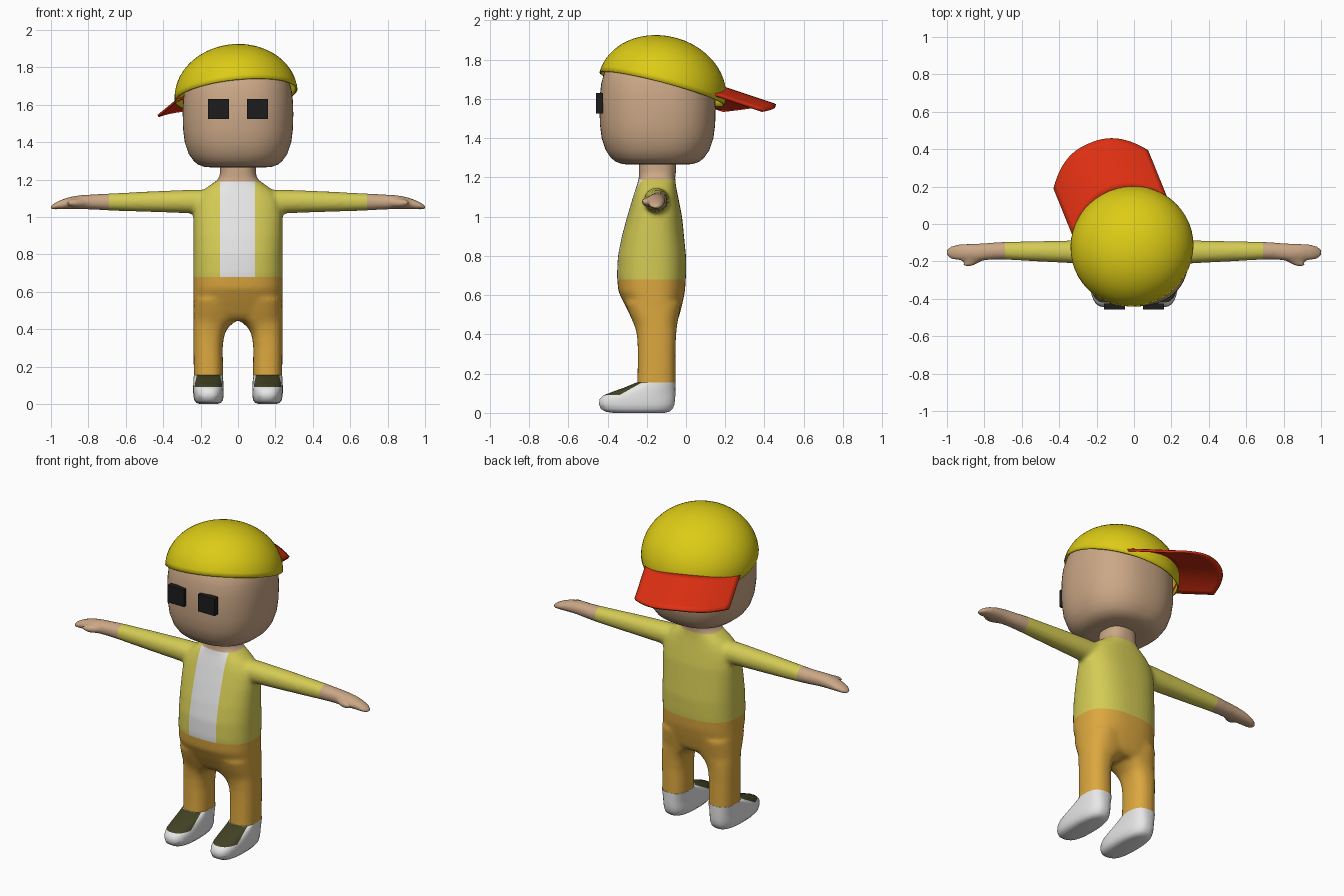
import bpy, bmesh, math
from mathutils import Vector, Matrix

if "Cube" in bpy.data.objects:
    bpy.data.objects.remove(bpy.data.objects["Cube"])


def material(name, rgb):
    m = bpy.data.materials.new(name)
    m.diffuse_color = (*rgb, 1)
    m.use_nodes = True
    m.node_tree.nodes["Principled BSDF"].inputs["Base Color"].default_value = m.diffuse_color
    return m


SKIN = material("skin", (0.60, 0.39, 0.24))
SHIRT = material("jacket_yellow", (0.66, 0.60, 0.09))
TROUSER = material("trouser_orange", (0.72, 0.39, 0.05))
WHITE = material("white", (0.80, 0.80, 0.80))
OLIVE = material("dark_olive", (0.055, 0.055, 0.018))
CAP = material("cap_yellow", (0.72, 0.60, 0.008))
RED = material("bill_red", (0.75, 0.03, 0.006))
BLACK = material("black", (0.012, 0.012, 0.012))


def finish(bm, name, mats, angle=40):
    bmesh.ops.recalc_face_normals(bm, faces=bm.faces[:])
    mesh = bpy.data.meshes.new(name)
    bm.to_mesh(mesh)
    bm.free()
    for m in mats:
        mesh.materials.append(m)
    for p in mesh.polygons:
        p.use_smooth = True
    mesh.set_sharp_from_angle(angle=math.radians(angle))
    ob = bpy.data.objects.new(name, mesh)
    bpy.context.collection.objects.link(ob)
    return ob


def loft(bm, rings, place, n=2.4, segs=40):
    """Skin superellipse rings (pos, centre_u, half_u, centre_v, half_v)."""
    power = lambda t: math.copysign(abs(t) ** (2 / n), t)
    loops = []
    for pos, cu, hu, cv, hv in rings:
        angles = [2 * math.pi * (i + 0.5) / segs for i in range(segs)]
        loops.append([bm.verts.new(place(pos, cu + hu * power(math.cos(a)),
                                         cv + hv * power(math.sin(a)))) for a in angles])
    for a, b in zip(loops, loops[1:]):
        for i in range(segs):
            j = (i + 1) % segs
            bm.faces.new((a[i], a[j], b[j], b[i]))
    bm.faces.new(loops[0])
    bm.faces.new(loops[-1])


def upright(s=1):
    return lambda p, u, v: (s * u, v, p)


def sideways(s):
    return lambda p, u, v: (s * p, u, v)


def span(z, x0, x1, y0, y1):
    return (z, (x0 + x1) / 2, (x1 - x0) / 2, (y0 + y1) / 2, (y1 - y0) / 2)


def cut(bm, co, no, clear=False):
    bmesh.ops.bisect_plane(bm, geom=bm.verts[:] + bm.edges[:] + bm.faces[:], dist=1e-5,
                           plane_co=co, plane_no=no, clear_inner=clear)


# Body: torso, neck, legs and arms blended into one skin
torso = [(0.45, .20, -.25, -.06), (0.48, .235, -.275, -.038), (0.55, .238, -.312, -.02),
         (0.62, .238, -.345, -.005), (0.70, .238, -.352, 0), (0.80, .238, -.347, 0),
         (0.90, .238, -.327, -.01), (1.0, .238, -.30, -.02), (1.06, .232, -.282, -.032),
         (1.10, .22, -.27, -.04), (1.14, .19, -.257, -.048), (1.17, .15, -.247, -.053),
         (1.20, .105, -.24, -.055), (1.23, .096, -.24, -.05), (1.30, .096, -.24, -.05)]
leg = [(0.11, .08, .236, -.25, -.054), (0.20, .08, .237, -.247, -.054),
       (0.30, .082, .238, -.246, -.054), (0.36, .075, .238, -.247, -.052),
       (0.40, .06, .238, -.251, -.05), (0.43, .03, .238, -.257, -.047),
       (0.45, 0, .238, -.265, -.045), (0.50, -.01, .238, -.287, -.035),
       (0.56, -.01, .236, -.31, -.025)]
arm = [(.12, -.15, .068, 1.08, .064), (.25, -.15, .064, 1.083, .063),
       (.45, -.147, .057, 1.082, .056), (.69, -.143, .048, 1.08, .046),
       (.76, -.145, .046, 1.08, .042), (.84, -.152, .048, 1.08, .038),
       (.90, -.152, .046, 1.075, .033), (.95, -.152, .042, 1.066, .025),
       (.985, -.152, .034, 1.056, .017), (1.004, -.152, .02, 1.05, .009)]
bm = bmesh.new()
loft(bm, [span(z, -x, x, y0, y1) for z, x, y0, y1 in torso], upright(), 2.5, 64)
for s in (-1, 1):
    loft(bm, [span(*r) for r in leg], upright(s))
    loft(bm, arm, sideways(s), 2.1)
    thumb = (Matrix.Translation((s * .855, -.195, 1.075)) @ Matrix.Rotation(-s * .45, 4, 'Z')
             @ Matrix.Diagonal((.068, .024, .024, 1)))
    bmesh.ops.create_uvsphere(bm, u_segments=20, v_segments=12, radius=1, matrix=thumb)
body = finish(bm, "body", [SHIRT, TROUSER, WHITE, SKIN])
remesh = body.modifiers.new("blend", 'REMESH')
remesh.mode = 'VOXEL'
remesh.voxel_size = 0.011
smooth = body.modifiers.new("soften", 'SMOOTH')
smooth.factor = 0.5
smooth.iterations = 10
bpy.context.view_layer.update()
blended = bpy.data.meshes.new_from_object(
    body.evaluated_get(bpy.context.evaluated_depsgraph_get()))
bpy.data.objects.remove(body)

# Clothing borders cut cleanly, then coloured by region
bm = bmesh.new()
bm.from_mesh(blended)
bpy.data.meshes.remove(blended)
cut(bm, (0, 0, .155), (0, 0, 1), clear=True)
for co, no in (((0, 0, .68), (0, 0, 1)), ((0, 0, 1.19), (0, 0, 1)), ((.69, 0, 0), (1, 0, 0)),
               ((-.69, 0, 0), (1, 0, 0)), ((.09, 0, 0), (1, 0, 0)), ((-.095, 0, 0), (1, 0, 0))):
    cut(bm, co, no)
for f in bm.faces:
    c = f.calc_center_median()
    if c.z > 1.19 or abs(c.x) > .69:
        f.material_index = 3
    elif c.z < .68:
        f.material_index = 1
    elif -.095 < c.x < .09 and c.y < -.15:
        f.material_index = 2
    else:
        f.material_index = 0
finish(bm, "body", [SHIRT, TROUSER, WHITE, SKIN], 80)

# Shoes with a dark tongue on the sloping front
shoe = [(0.0, .11, .205, -.37, -.11), (.006, .092, .223, -.41, -.085),
        (.02, .081, .234, -.434, -.068), (.045, .076, .239, -.444, -.058),
        (.07, .076, .24, -.44, -.055), (.09, .077, .24, -.42, -.054),
        (.11, .078, .239, -.368, -.054), (.13, .079, .238, -.312, -.054),
        (.156, .08, .236, -.25, -.054)]
for s, side in ((-1, "right"), (1, "left")):
    bm = bmesh.new()
    loft(bm, [span(*r) for r in shoe], upright(s), 2.6)
    front = Vector((0, -.065, .115))
    cut(bm, (0, -.34, .09), front)
    for f in bm.faces:
        c = f.calc_center_median()
        ahead = (c - Vector((0, -.34, .09))).dot(front) > 0
        f.material_index = int(.09 < c.z < .155 and c.y < -.2 and ahead)
    finish(bm, side + "_shoe", [WHITE, OLIVE], 60)

# Head: rounded block
head = [(1.265, .14), (1.268, .18), (1.28, .213), (1.30, .238), (1.34, .265), (1.40, .285),
        (1.47, .294), (1.55, .296), (1.62, .294), (1.68, .287), (1.74, .27), (1.79, .235),
        (1.83, .17), (1.85, .08)]
bm = bmesh.new()
loft(bm, [(z, 0, h, -.145, h) for z, h in head], upright(), 2.4, 64)
finish(bm, "head", [SKIN], 60)

# Square eyes
for s, side in ((-1, "right"), (1, "left")):
    bm = bmesh.new()
    bmesh.ops.create_cube(bm, size=1, matrix=Matrix.Translation((s * .105, -.441, 1.578))
                          @ Matrix.Diagonal((.112, .034, .106, 1)))
    finish(bm, side + "_eye", [BLACK], 30)

# Cap dome, tilted back toward the bill
centre = Vector((-.01, -.122, 1.65))
back = Vector((-.375, .927, 0))
across = Vector((.927, .375, 0))
bm = bmesh.new()
bmesh.ops.create_uvsphere(bm, u_segments=48, v_segments=32, radius=1)
cut(bm, (0, 0, 0), (0, 0, 1), clear=True)
tilt = Matrix.Rotation(-math.radians(16), 4, across)
bm.transform(Matrix.Translation(centre) @ tilt @ Matrix.Diagonal((.33, .33, .27, 1)))
dome = finish(bm, "cap_dome", [CAP], 60)
shell = dome.modifiers.new("thickness", 'SOLIDIFY')
shell.thickness = 0.008
shell.offset = -1

# Cap bill: arched sheet with a curved outer edge
bm = bmesh.new()
COLS, ROWS = 24, 8
grid = []
for i in range(COLS + 1):
    t = 2 * i / COLS - 1
    p = .27 * t
    d0 = math.sqrt(.315 ** 2 - p * p)
    d1 = .445 + .152 * (1 - abs(t) ** 2.4)
    row = []
    for j in range(ROWS + 1):
        d = d0 + (d1 - d0) * j / ROWS
        co = centre + back * d + across * p
        co.z = 1.655 - .31 * (d - .33) - .08 * t * t
        row.append(bm.verts.new(co))
    grid.append(row)
for a, b in zip(grid, grid[1:]):
    for j in range(ROWS):
        bm.faces.new((a[j], b[j], b[j + 1], a[j + 1]))
bill = finish(bm, "cap_bill", [RED], 50)
sheet = bill.modifiers.new("thickness", 'SOLIDIFY')
sheet.thickness = 0.014
sheet.offset = 0
